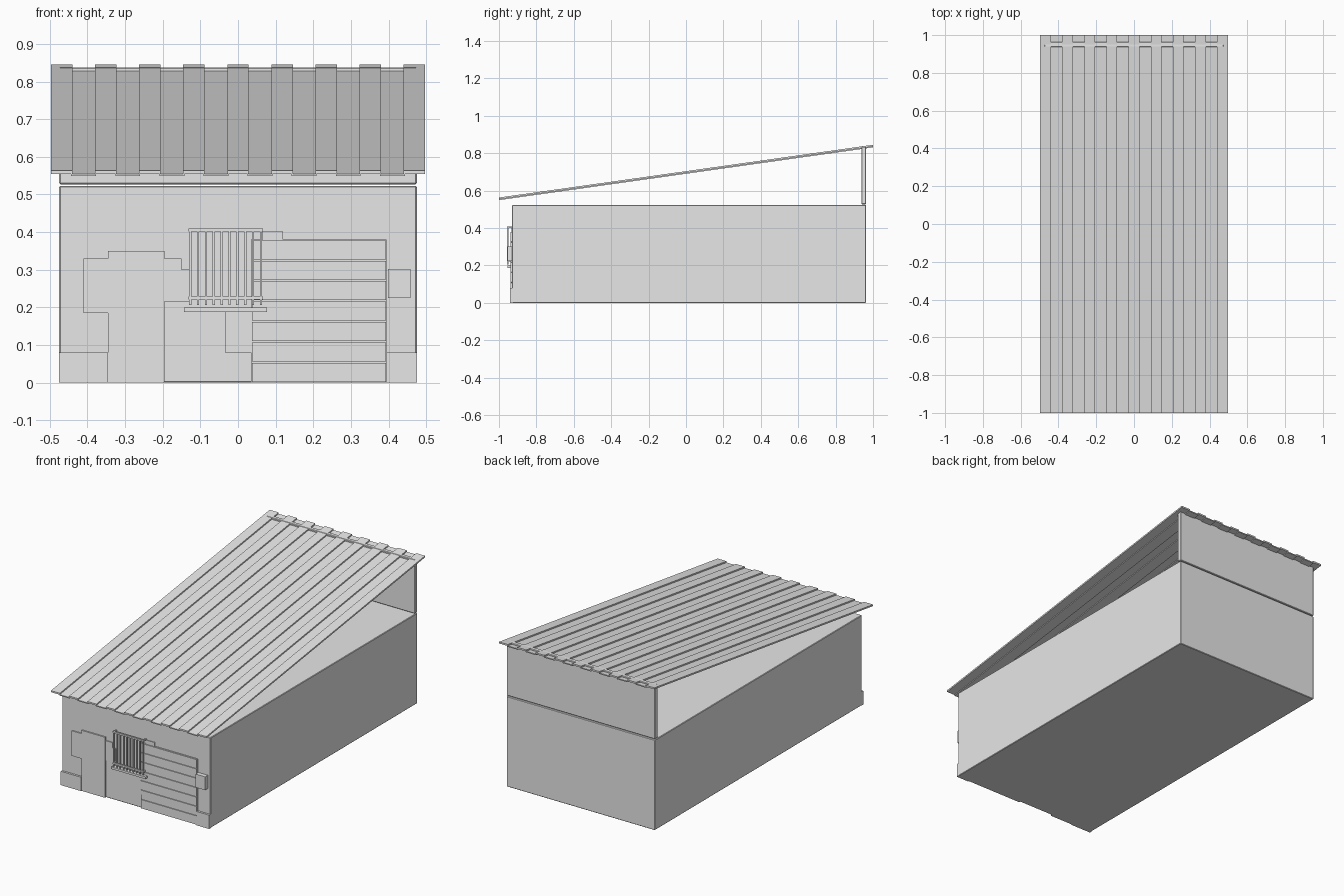
import bpy
import bmesh
from mathutils import Matrix

default = bpy.data.objects.get("Cube")
if default:
    bpy.data.objects.remove(default, do_unlink=True)

grey = bpy.data.materials.new("plain_grey")
grey.use_nodes = True
grey.diffuse_color = (0.8, 0.8, 0.8, 1)
grey.node_tree.nodes["Principled BSDF"].inputs["Base Color"].default_value = (0.8, 0.8, 0.8, 1)


def boxes(name, bounds, slope=0.0, bevel=0.0):
    """One object made of boxes given as (x0, x1, y0, y1, z0, z1)."""
    bm = bmesh.new()
    for x0, x1, y0, y1, z0, z1 in bounds:
        centre = Matrix.Translation(((x0 + x1) / 2, (y0 + y1) / 2, (z0 + z1) / 2))
        size = Matrix.Diagonal((x1 - x0, y1 - y0, z1 - z0, 1))
        bmesh.ops.create_cube(bm, size=1, matrix=centre @ size)
    for v in bm.verts:
        v.co.z += slope * v.co.y
    mesh = bpy.data.meshes.new(name)
    bm.to_mesh(mesh)
    bm.free()
    mesh.materials.append(grey)
    obj = bpy.data.objects.new(name, mesh)
    bpy.context.collection.objects.link(obj)
    if bevel:
        mod = obj.modifiers.new("soft_edges", "BEVEL")
        mod.width = bevel
        mod.segments = 1
    return obj


WALL = -0.93


def plate(name, x0, x1, z0, z1, depth=0.006):
    """Panel standing off the front wall."""
    return boxes(name, [(x0, x1, WALL - depth, WALL + 0.005, z0, z1)])


# Main building and the wall carrying the high end of the roof
boxes("building_body", [(-0.475, 0.475, WALL, 0.963, 0, 0.523)], bevel=0.003)
boxes("back_upper_wall", [(-0.475, 0.475, 0.938, 0.963, 0.527, 0.838)], bevel=0.003)

# Sloping ribbed roof: raised ribs between lower strips
SLOPE, MID, STEP, HALF = 0.141, 0.69, 0.1172, 0.0285
centres = [STEP * i for i in range(-4, 5)]
boxes("roof_ribs", [(c - HALF, c + HALF, -1, 1, MID + 0.005, MID + 0.014)
                    for c in centres], SLOPE)
boxes("roof_valleys", [(c + HALF - 0.003, c + STEP - HALF + 0.003, -1, 1, MID, MID + 0.006)
                       for c in centres[:-1]], SLOPE)

# Plinth, door and wall patches
plate("left_plinth", 0.395, 0.475, 0, 0.08, 0.012)
plate("right_plinth", -0.475, -0.345, 0, 0.08, 0.012)
plate("door_side_panel", -0.41, -0.345, 0.185, 0.33)
plate("door", -0.345, -0.195, 0, 0.35, 0.008)
plate("door_window_patch", -0.195, -0.15, 0.215, 0.33, 0.005)
plate("window_side_patch", -0.15, -0.13, 0.215, 0.30, 0.005)
plate("under_window_patch", -0.035, 0.035, 0.08, 0.187, 0.005)

# Shutter with horizontal slats
plate("shutter_panel", 0.035, 0.395, 0, 0.38, 0.004)
plate("shutter_top_step", 0.065, 0.12, 0.38, 0.402, 0.004)
SLATS = 7
pitch = 0.38 / SLATS
boxes("shutter_slats", [(0.037, 0.393, WALL - 0.009, WALL, i * pitch + 0.002, (i + 1) * pitch - 0.002)
                        for i in range(SLATS)])
plate("meter_box", 0.398, 0.458, 0.225, 0.302, 0.025)

# Barred window with sill
plate("window_sill", -0.143, 0.077, 0.187, 0.2, 0.025)
BARS = 10
bars = []
for i in range(BARS):
    x = -0.127 + i * 0.188 / (BARS - 1)
    bars.append((x - 0.003, x + 0.003, WALL - 0.026, WALL - 0.02, 0.206, 0.402))
boxes("window_bars", bars)
boxes("window_rails", [(-0.132, 0.067, WALL - 0.028, WALL - 0.018, z, z + 0.008)
                       for z in (0.221, 0.401)])
boxes("rail_brackets", [(x, x + 0.006, WALL - 0.02, WALL, z, z + 0.008)
                        for x in (-0.13, 0.059) for z in (0.221, 0.401)])
